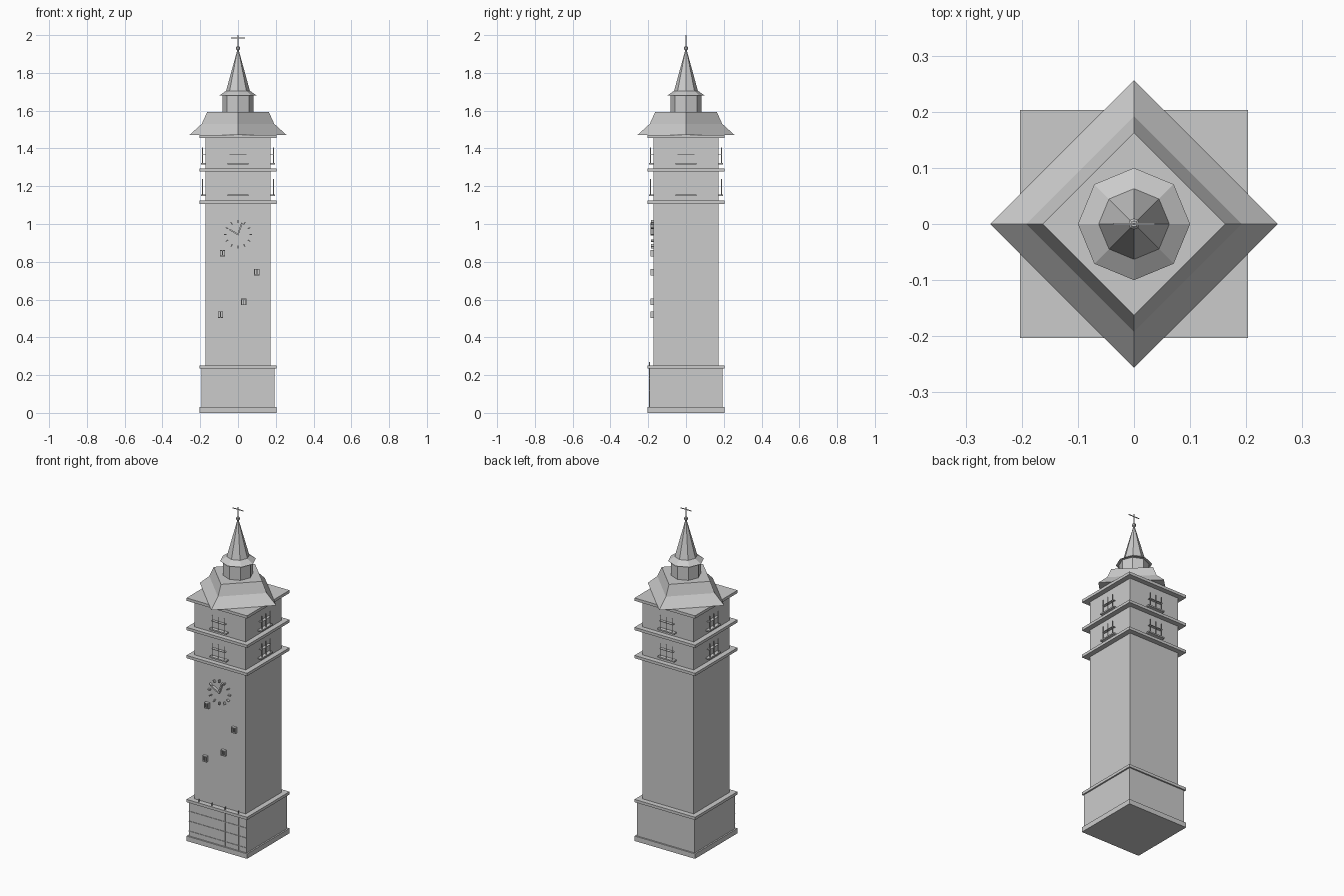
import bpy, math
from mathutils import Matrix, Vector

if "Cube" in bpy.data.objects:
    bpy.data.objects.remove(bpy.data.objects["Cube"])

stone = bpy.data.materials.new("pale grey stone")
stone.use_nodes = True
GREY = (0.6, 0.6, 0.6, 1)
stone.diffuse_color = GREY
stone.node_tree.nodes["Principled BSDF"].inputs["Base Color"].default_value = GREY

BOX_FACES = [(0, 2, 3, 1), (4, 5, 7, 6), (0, 1, 5, 4),
             (2, 6, 7, 3), (0, 4, 6, 2), (1, 3, 7, 5)]


def make(name, verts, faces):
    mesh = bpy.data.meshes.new(name)
    mesh.from_pydata(verts, [], faces)
    mesh.materials.append(stone)
    obj = bpy.data.objects.new(name, mesh)
    bpy.context.collection.objects.link(obj)
    return obj


def boxes(name, specs, turn=Matrix.Identity(4)):
    """One object from (x0, x1, y0, y1, z0, z1, optional matrix) boxes."""
    verts, faces = [], []
    for x0, x1, y0, y1, z0, z1, *local in specs:
        m = turn @ local[0] if local else turn
        n = len(verts)
        verts += [m @ Vector((x, y, z)) for z in (z0, z1) for y in (y0, y1) for x in (x0, x1)]
        faces += [tuple(n + i for i in f) for f in BOX_FACES]
    return make(name, verts, faces)


def block(name, half, z0, z1):
    return boxes(name, [(-half, half, -half, half, z0, z1)])


def rings(name, sides, profile):
    """Flat-sided tapered solid with corners on the axes."""
    verts, faces = [], []
    for r, z in profile:
        verts += [(r * math.cos(a), r * math.sin(a), z)
                  for a in (math.tau * i / sides for i in range(sides))]
    for k in range(len(profile) - 1):
        for i in range(sides):
            a, b = k * sides + i, k * sides + (i + 1) % sides
            faces.append((a, b, b + sides, a + sides))
    faces.append(tuple(reversed(range(sides))))
    faces.append(tuple(range(len(verts) - sides, len(verts))))
    return make(name, verts, faces)


# Masonry body and cornices
WALL = 0.172
block("base", 0.194, 0.0, 0.25)
block("shaft", WALL, 0.25, 1.46)
for name, z0, z1 in (("foot_trim", 0.0, 0.03), ("base_trim", 0.235, 0.252),
                     ("lower_cornice", 1.107, 1.124), ("middle_cornice", 1.277, 1.294),
                     ("top_cornice", 1.455, 1.472)):
    block(name, 0.203, z0, z1)

# Diagonal roof, lantern and spire
rings("roof", 4, [(0.256, 1.472), (0.192, 1.53), (0.163, 1.593)])
rings("lantern", 8, [(0.083, 1.59), (0.083, 1.69)])
rings("spire", 8, [(0.1, 1.68), (0.063, 1.705), (0.004, 1.92)])
rings("finial", 8, [(0.005, 1.918), (0.01, 1.924), (0.01, 1.936), (0.005, 1.942)])
boxes("cross", [(-0.002, 0.002, -0.002, 0.002, 1.94, 2.0),
                (-0.037, 0.037, -0.002, 0.002, 1.983, 1.987)])

# Belfry windows with sills on every side
T = 0.001
for side, label in enumerate(("front", "left", "back", "right")):
    turn = Matrix.Rotation(side * math.pi / 2, 4, "Z")
    for tier, z in (("lower", 1.147), ("upper", 1.315)):
        boxes(f"{label}_{tier}_sill", [(-0.056, 0.056, -0.195, -WALL, z, z + 0.008)], turn)
        bars = [(x - T, x + T, -0.19, -0.186, z, z + 0.09) for x in (-0.04, 0, 0.04)]
        bars.append((-0.045, 0.045, -0.19, -WALL, z + 0.053, z + 0.055))
        boxes(f"{label}_{tier}_window_bars", bars, turn)

# Clock ticks and hands
def dial(angle):
    return Matrix.Translation((0, 0, 0.945)) @ Matrix.Rotation(angle, 4, "Y")


boxes("clock_ticks", [(-0.003, 0.003, -0.186, -WALL, 0.06, 0.075, dial(math.tau * i / 12))
                      for i in range(12)])
boxes("clock_hands", [(-0.004, 0.004, -0.188, -WALL, -0.004, length, dial(math.radians(a)))
                      for a, length in ((-60, 0.052), (19, 0.064))])

# Small framed stair windows
for i, (x, z) in enumerate(((-0.082, 0.845), (0.1, 0.745), (0.03, 0.588), (-0.093, 0.52))):
    w, h = 0.014, 0.017
    parts = [(x + s - 0.002, x + s + 0.002, -0.189, -WALL, z - h, z + h)
             for s in (-w + 0.002, 0, w - 0.002)]
    parts += [(x - w, x + w, -0.189, -WALL, z + s - 0.002, z + s + 0.002)
              for s in (-h + 0.002, h - 0.002)]
    boxes(f"stair_window_{i + 1}", parts)

# Thin wires and posts across the front of the base
wires = [(-0.194, 0.194, -0.197, -0.194, z - T, z + T) for z in (0.06, 0.12, 0.18)]
wires += [(x - T, x + T, -0.197, -0.194, 0.03, 0.235) for x in (0.05, 0.14)]
boxes("base_grid", wires)
boxes("ledge_pins", [(x - T, x + T, -0.197, -0.19, 0.25, 0.27)
                     for x in (-0.127, -0.04, 0.05, 0.14)])
